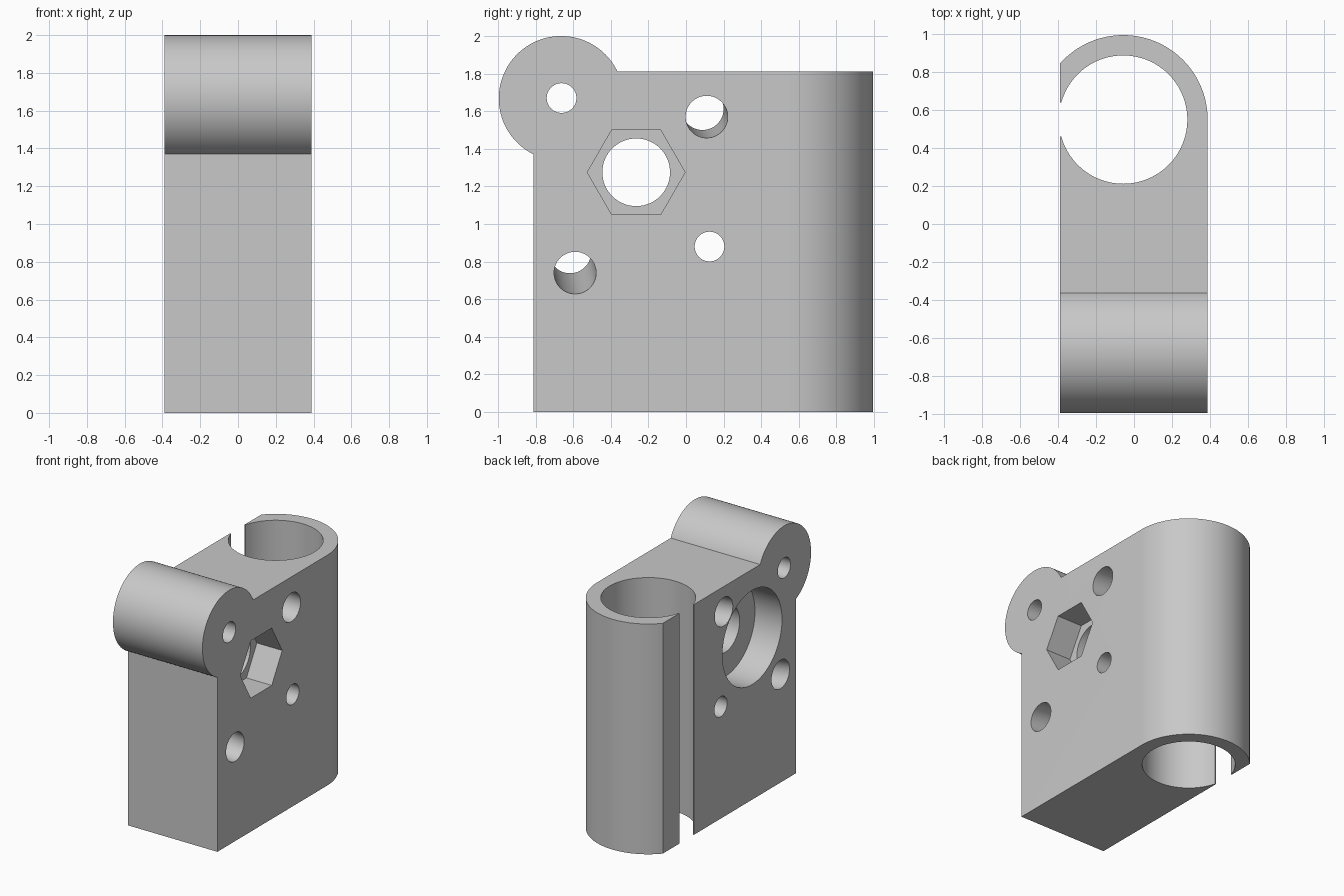
import bpy, bmesh
from math import cos, sin, pi, acos, radians
from mathutils import Vector

if "Cube" in bpy.data.objects:
    bpy.data.objects.remove(bpy.data.objects["Cube"])

grey = bpy.data.materials.new("plain_grey")
grey.use_nodes = True
colour = (0.58, 0.58, 0.58, 1)
grey.diffuse_color = colour
grey.node_tree.nodes["Principled BSDF"].inputs["Base Color"].default_value = colour

LEFT, RIGHT = -0.39, 0.388       # side faces
TOP = 1.81
FRONT = -0.81
TUBE = Vector((-0.057, 0.55))    # tube axis
TUBE_R, BORE_R = 0.445, 0.338
HUB = (-0.265, 1.275)            # y, z of the nut and bearing axis


def prism(name, points, offset):
    """Solid swept from a ring of points along an offset."""
    bm = bmesh.new()
    face = bm.faces.new([bm.verts.new(p) for p in points])
    swept = bmesh.ops.extrude_face_region(bm, geom=[face])["geom"]
    bmesh.ops.translate(bm, vec=offset,
                        verts=[v for v in swept if isinstance(v, bmesh.types.BMVert)])
    bmesh.ops.recalc_face_normals(bm, faces=bm.faces)
    mesh = bpy.data.meshes.new(name)
    bm.to_mesh(mesh)
    bm.free()
    mesh.materials.append(grey)
    obj = bpy.data.objects.new(name, mesh)
    bpy.context.collection.objects.link(obj)
    return obj


def rod(name, yz, r, x0, x1, sides=64, end_yz=None):
    """Round or polygonal rod along x, optionally slanted to a second centre."""
    y, z = yz
    ring = [(x0, y + r * cos(2 * pi * i / sides), z + r * sin(2 * pi * i / sides))
            for i in range(sides)]
    ey, ez = end_yz or yz
    return prism(name, ring, (x1 - x0, ey - y, ez - z))


def combine(target, tool, operation):
    mod = target.modifiers.new(tool.name, "BOOLEAN")
    mod.operation, mod.solver, mod.object = operation, "EXACT", tool
    bpy.context.view_layer.objects.active = target
    bpy.ops.object.modifier_apply(modifier=mod.name)
    bpy.data.objects.remove(tool)


# Block with a rounded back that wraps the vertical tube
end = acos((LEFT - TUBE.x) / TUBE_R)
outline = [(LEFT, FRONT, 0), (RIGHT, FRONT, 0)]
outline += [(TUBE.x + TUBE_R * cos(end * i / 64), TUBE.y + TUBE_R * sin(end * i / 64), 0)
            for i in range(65)]
body = prism("clamp_block", outline, (0, 0, TOP))

# Round hinge knuckle on the upper front edge
combine(body, rod("hinge_knuckle", (-0.664, 1.668), 0.332, LEFT, RIGHT, 96), "UNION")

# Vertical bore and its side slot
bore = [(TUBE.x + BORE_R * cos(2 * pi * i / 96), TUBE.y + BORE_R * sin(2 * pi * i / 96), -0.1)
        for i in range(96)]
slot = [(-0.6, 0.46, -0.1), (-0.3, 0.46, -0.1), (-0.3, 0.64, -0.1), (-0.6, 0.64, -0.1)]

# Straight holes, nut recess, bearing recess and slanted screw holes
cutters = [
    prism("bore", bore, (0, 0, 2.2)),
    prism("slot", slot, (0, 0, 2.2)),
    rod("hinge_hole", (-0.662, 1.67), 0.079, -0.6, 0.6),
    rod("lower_pin_hole", (0.125, 0.88), 0.079, -0.6, 0.6),
    rod("shaft_hole", HUB, 0.18, -0.6, 0.6),
    rod("nut_recess", HUB, 0.26, RIGHT - 0.22, 0.6, 6),
    rod("bearing_recess", HUB, 0.37, -0.6, LEFT + 0.235, 96),
]
for name, right_end, left_end in (("upper_screw_hole", (0.11, 1.57), (0.088, 1.612)),
                                  ("lower_screw_hole", (-0.59, 0.74), (-0.617, 0.85))):
    a = Vector((RIGHT, *right_end))
    b = Vector((LEFT, *left_end))
    a, b = a + (a - b) * 0.25, b + (b - a) * 0.25
    cutters.append(rod(name, a.yz, 0.112, a.x, b.x, 64, b.yz))
for cutter in cutters:
    combine(body, cutter, "DIFFERENCE")

# Smooth curved walls with crisp edges
bpy.ops.object.select_all(action="DESELECT")
body.select_set(True)
bpy.context.view_layer.objects.active = body
bpy.ops.object.shade_smooth_by_angle(angle=radians(25))
